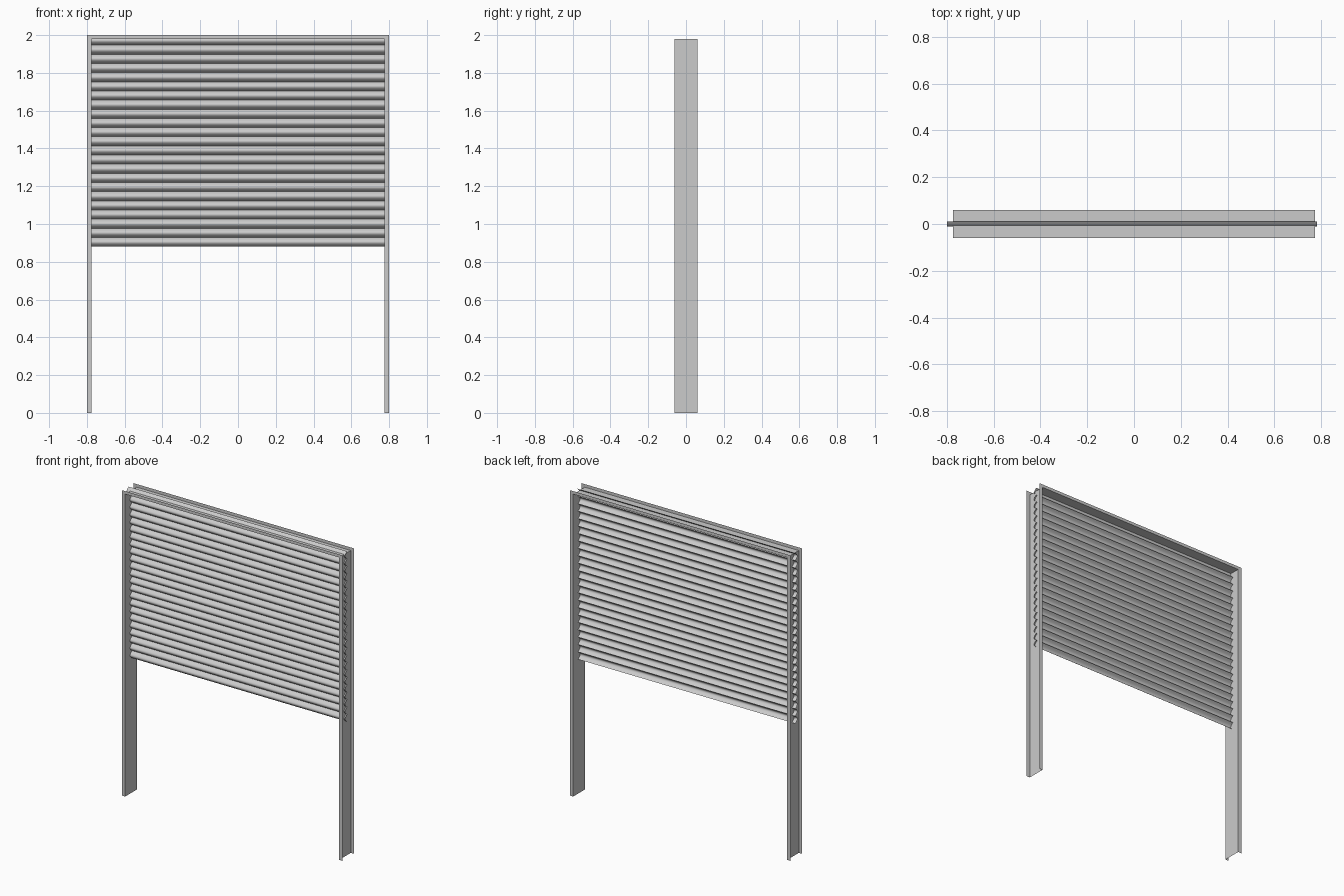
import bpy, bmesh, math

if "Cube" in bpy.data.objects:
    bpy.data.objects.remove(bpy.data.objects["Cube"])

def make(name, bm, smooth=False):
    me = bpy.data.meshes.new(name)
    bm.to_mesh(me)
    bm.free()
    ob = bpy.data.objects.new(name, me)
    bpy.context.collection.objects.link(ob)
    if smooth:
        bpy.ops.object.select_all(action='DESELECT')
        ob.select_set(True)
        bpy.context.view_layer.objects.active = ob
        bpy.ops.object.shade_smooth_by_angle(angle=math.radians(35))
    return ob

# Sheet-metal frame: outward-opening channel swept up, across and down with mitred corners
IN_X, IN_Z, D, F = 0.775, 1.98, 0.06, 0.022
profile = [(F, -D), (0, -D), (0, D), (F, D)]
bm = bmesh.new()
rings = []
for sx, top in [(-1, 0), (-1, 1), (1, 1), (1, 0)]:
    rings.append([bm.verts.new((sx * (IN_X + o * 0.025 / F), y, (IN_Z + o * 0.02 / F) * top))
                  for o, y in profile])
for a, b in zip(rings, rings[1:]):
    for i in range(3):
        bm.faces.new((a[i], a[i + 1], b[i + 1], b[i]))
make("door_frame", bm)

# Roller curtain: 23 curved slats, bulging to the front
N, Z0, PITCH, SEG = 23, 0.88, 0.0485, 10
bm = bmesh.new()
prev = None
for i in range(N * SEG + 1):
    t = (i % SEG) / SEG
    y = 0.011 - 0.022 * math.sin(math.pi * t)
    z = Z0 + i * PITCH / SEG
    row = [bm.verts.new((x, y, z)) for x in (-0.8, 0.783)]
    if prev:
        bm.faces.new((prev[0], prev[1], row[1], row[0]))
    prev = row
make("slat_curtain", bm, True)
